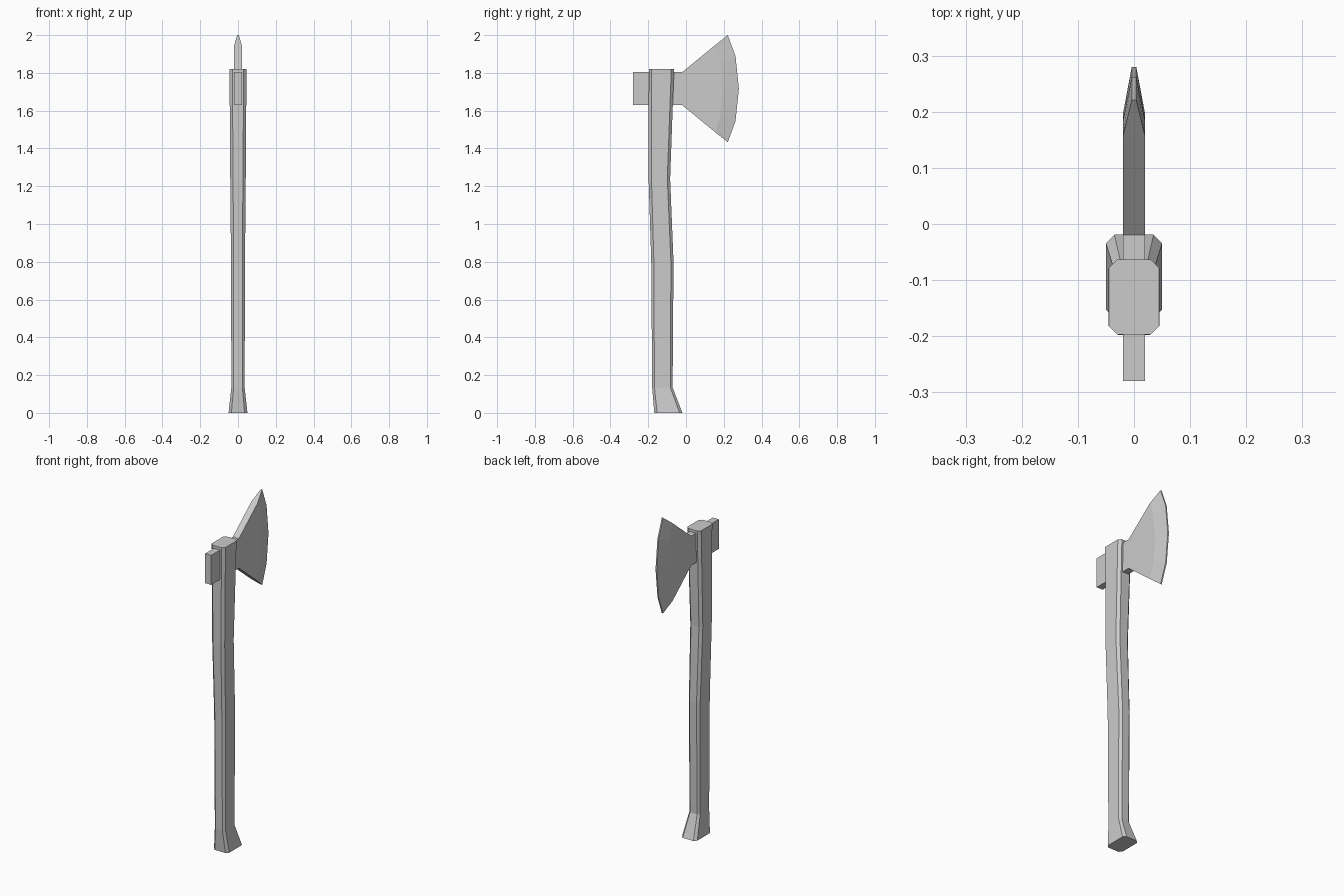
import bpy, bmesh

if "Cube" in bpy.data.objects:
    bpy.data.objects.remove(bpy.data.objects["Cube"])


def finish(bm, name):
    bmesh.ops.recalc_face_normals(bm, faces=bm.faces)
    mesh = bpy.data.meshes.new(name)
    bm.to_mesh(mesh)
    bm.free()
    obj = bpy.data.objects.new(name, mesh)
    bpy.context.collection.objects.link(obj)
    return obj


# Handle: chamfered rectangle lofted along z -> (z, back y, front y, half width, chamfer)
sections = [
    (0.00, -0.168, -0.019, 0.050, 0.015),
    (0.135, -0.179, -0.071, 0.035, 0.012),
    (0.80, -0.184, -0.066, 0.037, 0.014),
    (1.24, -0.198, -0.084, 0.041, 0.015),
    (1.82, -0.197, -0.063, 0.045, 0.015),
]
bm = bmesh.new()
rings = []
for z, y0, y1, w, c in sections:
    right = [(w - c, y0), (w, y0 + c), (w, y1 - c), (w - c, y1)]
    outline = right + [(-x, y) for x, y in reversed(right)]
    rings.append([bm.verts.new((x, y, z)) for x, y in outline])
for a, b in zip(rings, rings[1:]):
    for i in range(8):
        j = (i + 1) % 8
        bm.faces.new((a[i], a[j], b[j], b[i]))
bm.faces.new(rings[0])
bm.faces.new(rings[-1])
finish(bm, "handle")

# Axe head: flat body with bevelled cutting edge, (y, z) profiles mirrored about x
mid_z, thick, edge_thick = 1.7165, 0.02, 0.004


def arc(half):
    # Upper half of an arc mirrored about the blade's centre height
    return [(y, mid_z + h) for y, h in half] + [(y, mid_z - h) for y, h in half[-2::-1]]


poll = [(-0.28, 1.629), (-0.28, 1.804)]
neck = [(-0.02, 1.804), (-0.02, 1.629)]
bevel = arc([(0.155, 0.231), (0.182, 0.14), (0.195, 0.0)])
edge = arc([(0.221, 0.2835), (0.262, 0.173), (0.28, 0.0)])

bm = bmesh.new()
sides = []
for s in (-1, 1):
    p, n, b = [[bm.verts.new((s * thick, y, z)) for y, z in pts] for pts in (poll, neck, bevel)]
    e = [bm.verts.new((s * edge_thick, y, z)) for y, z in edge]
    bm.faces.new((p[0], p[1], n[0], n[1]))
    bm.faces.new([n[1], n[0]] + b)
    for i in range(4):
        bm.faces.new((b[i], e[i], e[i + 1], b[i + 1]))
    sides.append([p[0], p[1], n[0], b[0]] + e + [b[-1], n[1]])
# Rim joining the two sides
left, right = sides
for i in range(len(left)):
    j = (i + 1) % len(left)
    bm.faces.new((left[i], left[j], right[j], right[i]))
finish(bm, "axe_head")
